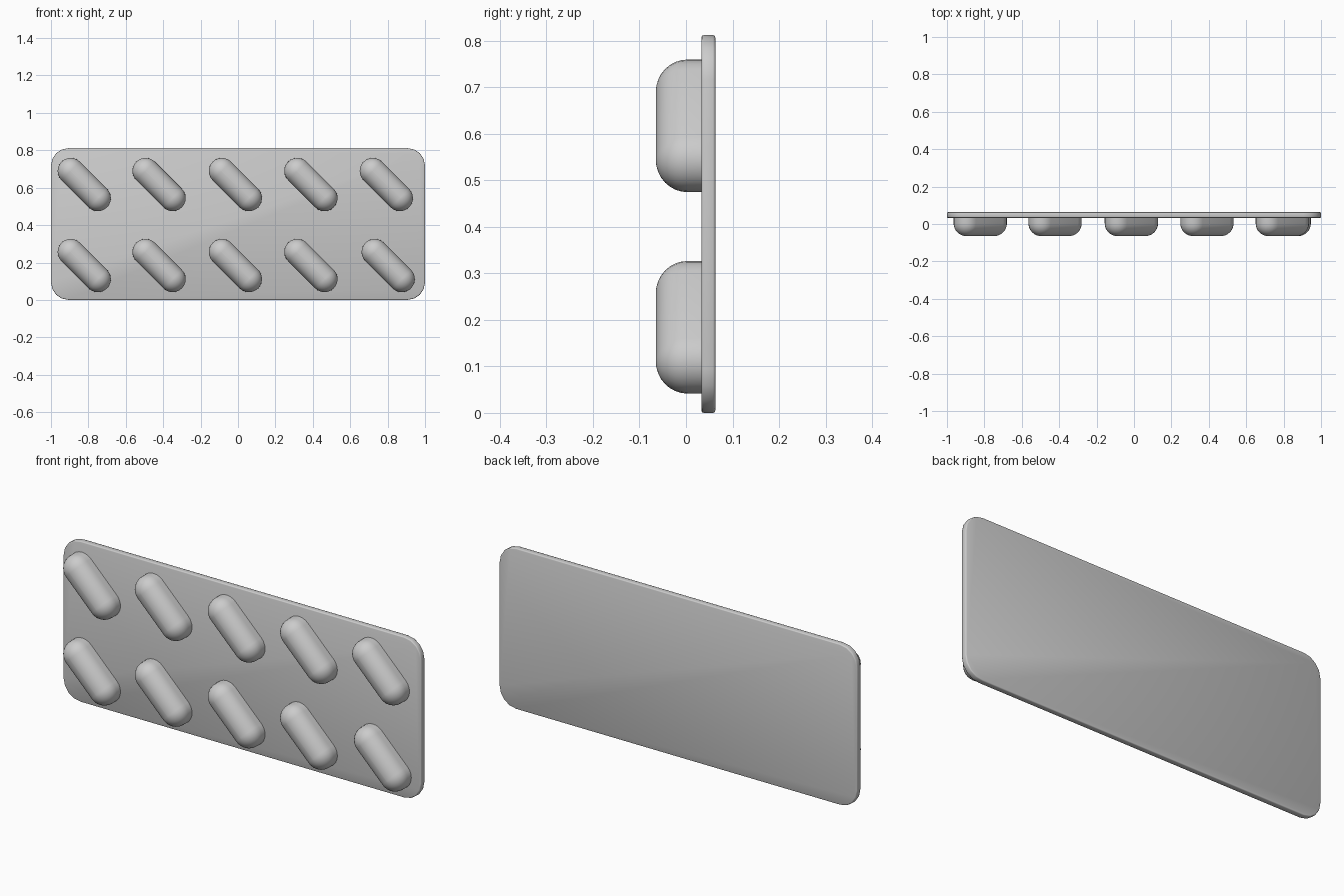
import bpy, bmesh
from math import sin, cos, pi, radians
from mathutils import Matrix

cube = bpy.data.objects.get("Cube")
if cube:
    bpy.data.objects.remove(cube)

grey = bpy.data.materials.new("plain grey")
grey.use_nodes = True
grey.diffuse_color = (0.6, 0.6, 0.6, 1)
grey.node_tree.nodes["Principled BSDF"].inputs["Base Color"].default_value = (0.6, 0.6, 0.6, 1)

HEIGHT = 0.812          # sheet height
FRONT, BACK = 0.033, 0.063


def add_object(name, bm, angle):
    bmesh.ops.recalc_face_normals(bm, faces=bm.faces)
    mesh = bpy.data.meshes.new(name)
    bm.to_mesh(mesh)
    bm.free()
    mesh.materials.append(grey)
    obj = bpy.data.objects.new(name, mesh)
    bpy.context.collection.objects.link(obj)
    bpy.ops.object.select_all(action='DESELECT')
    obj.select_set(True)
    bpy.context.view_layer.objects.active = obj
    bpy.ops.object.shade_smooth_by_angle(angle=radians(angle))
    return obj


# Backing sheet: box with rounded corners and softened rims
bm = bmesh.new()
bmesh.ops.create_cube(bm, size=1)
bmesh.ops.scale(bm, vec=(2, BACK - FRONT, HEIGHT), verts=bm.verts)
bmesh.ops.translate(bm, vec=(0, (FRONT + BACK) / 2, HEIGHT / 2), verts=bm.verts)
corners = [e for e in bm.edges if abs(e.verts[0].co.y - e.verts[1].co.y) > 0.01]
bmesh.ops.bevel(bm, geom=corners, offset=0.095, segments=4, profile=0.5, affect='EDGES')
rims = [e for e in bm.edges if abs(e.verts[0].co.y - e.verts[1].co.y) < 0.001]
bmesh.ops.bevel(bm, geom=rims, offset=0.005, segments=2, profile=0.5, affect='EDGES')
add_object("backing_sheet", bm, 50)


# Blister: stadium-shaped dome with straight walls down to the sheet
def blister(name, x, z, radius=0.07, depth=0.068, half=0.1025, arc=12, rings=8):
    bm = bmesh.new()
    sections = [(radius, FRONT + 0.003)]
    sections += [(radius * cos(a), 0.003 - depth * sin(a))
                 for a in (i * pi / 2 / rings for i in range(rings))]
    sections.append((radius * 0.03, 0.003 - depth))
    loops = []
    for r, y in sections:
        loop = []
        for side in (1, -1):
            for i in range(arc + 1):
                a = pi * i / arc - pi / 2
                loop.append(bm.verts.new((side * (half + r * cos(a)), y, side * r * sin(a))))
        loops.append(loop)
    n = len(loops[0])
    for low, high in zip(loops, loops[1:]):
        for i in range(n):
            j = (i + 1) % n
            bm.faces.new((low[i], low[j], high[j], high[i]))
    bm.faces.new(loops[-1])
    bm.faces.new(loops[0])
    bm.transform(Matrix.Translation((x, 0, z)) @ Matrix.Rotation(radians(45), 4, 'Y'))
    add_object(name, bm, 60)


# Two rows of five blisters
rows = {"lower": (0.184, 0.803), "upper": (0.617, 0.793)}
for row, (z, last_x) in rows.items():
    for i, x in enumerate((-0.822, -0.422, -0.014, 0.39, last_x)):
        blister(f"{row}_blister_{i + 1}", x, z)
